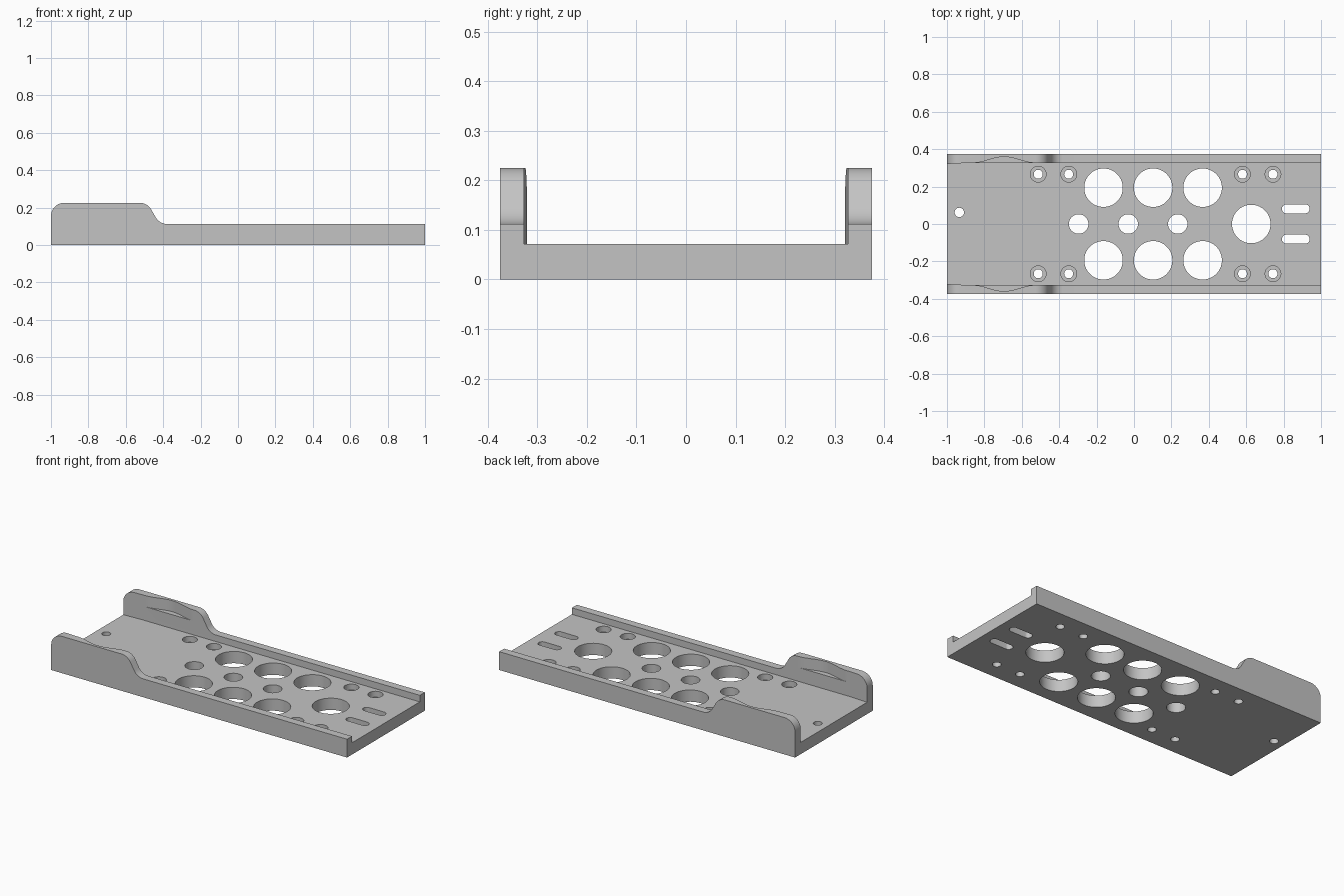
import bpy, bmesh, math
from mathutils import Vector

if "Cube" in bpy.data.objects:
    bpy.data.objects.remove(bpy.data.objects["Cube"])

grey = bpy.data.materials.new("light grey")
grey.diffuse_color = (0.55, 0.55, 0.55, 1)
grey.use_nodes = True
grey.node_tree.nodes["Principled BSDF"].inputs["Base Color"].default_value = grey.diffuse_color


def prism(bm, pts, offset):
    """Extrude a closed outline of 3D points along an offset."""
    face = bm.faces.new([bm.verts.new(p) for p in pts])
    ext = bmesh.ops.extrude_face_region(bm, geom=[face])
    moved = [v for v in ext["geom"] if isinstance(v, bmesh.types.BMVert)]
    bmesh.ops.translate(bm, verts=moved, vec=Vector(offset))


def finish(bm, name):
    bmesh.ops.recalc_face_normals(bm, faces=bm.faces[:])
    me = bpy.data.meshes.new(name)
    bm.to_mesh(me)
    bm.free()
    ob = bpy.data.objects.new(name, me)
    bpy.context.collection.objects.link(ob)
    me.materials.append(grey)
    return ob


def arc(cx, cz, r, a0, a1, n=10):
    angles = [math.radians(a0 + (a1 - a0) * i / n) for i in range(n + 1)]
    return [(cx + r * math.cos(a), cz + r * math.sin(a)) for a in angles]


def slot(bm, x, y, r, z0, z1, half=0.0, n=48):
    """Round hole, or a slot along x when half > 0."""
    pts = []
    for i in range(n):
        a = 2 * math.pi * (i + 0.5) / n
        c = math.cos(a)
        pts.append((x + r * c + math.copysign(half, c), y + r * math.sin(a), z0))
    prism(bm, pts, (0, 0, z1 - z0))


# Side profile of the tray with the raised ear at the left end
R = 0.07
side = [(-1, 0)] + arc(-0.93, 0.155, R, 180, 90)
side += arc(-0.525, 0.155, R, 90, 30)
side += arc(-0.379, 0.182, R, 210, 270) + [(1, 0.112), (1, 0)]
bm = bmesh.new()
prism(bm, [(x, -0.375, z) for x, z in side], (0, 0.75, 0))
tray = finish(bm, "tray")


def inner_y(x):
    """Inner wall line: slight inward lead at the end, then a finger scallop."""
    if x < -0.88:
        return 0.321 + 0.006 * max(0, x + 1) / 0.12
    t = (x + 0.695) / 0.165
    return 0.327 + (0.016 * (1 + math.cos(math.pi * t)) if abs(t) < 1 else 0)


xs = [-1.1, -1.0, -0.94] + [-0.88 + 0.36 * i / 36 for i in range(37)]


def both_sides(half, z):
    return [(x, -y, z) for x, y in half] + [(x, y, z) for x, y in reversed(half)]


# Channel between the walls
bm = bmesh.new()
line = [(x, min(0.327, inner_y(x))) for x in (-1.1, -1.0, -0.94, -0.88, 1.1)]
prism(bm, both_sides(line, 0.072), (0, 0, 0.4))
channel = finish(bm, "channel_cutter")

# Scallops in the upper half of the ears
bm = bmesh.new()
line = [(x, inner_y(x)) for x in xs if x > -0.87 and x < -0.525]
prism(bm, both_sides(line, 0.157), (0, 0, 0.3))
scallop = finish(bm, "scallop_cutter")

# Through holes and slots
bm = bmesh.new()
Z0, Z1 = -0.05, 0.11
for i in range(3):
    for s in (-1, 1):
        slot(bm, -0.163 + 0.265 * i, s * 0.194, 0.103, Z0, Z1)
    slot(bm, -0.296 + 0.265 * i, 0, 0.052, Z0, Z1)
slot(bm, 0.627, 0, 0.103, Z0, Z1)
slot(bm, -0.934, 0.062, 0.025, Z0, Z1)
for s in (-1, 1):
    slot(bm, 0.865, s * 0.081, 0.024, Z0, Z1, half=0.05)
screws = [(x, s * 0.266) for x in (-0.512, -0.349, 0.58, 0.743) for s in (-1, 1)]
for x, y in screws:
    slot(bm, x, y, 0.024, Z0, Z1)
holes = finish(bm, "hole_cutter")

# Counterbores around the screw holes
bm = bmesh.new()
for x, y in screws:
    slot(bm, x, y, 0.042, 0.036, Z1)
bores = finish(bm, "counterbore_cutter")

# Cut the tray
bpy.context.view_layer.objects.active = tray
tray.select_set(True)
for cutter in (channel, scallop, holes, bores):
    cutter.hide_render = True
    mod = tray.modifiers.new(cutter.name, "BOOLEAN")
    mod.operation = "DIFFERENCE"
    mod.solver = "EXACT"
    mod.object = cutter
    bpy.ops.object.modifier_apply(modifier=mod.name)
    bpy.data.objects.remove(cutter)

bpy.ops.object.shade_smooth_by_angle(angle=math.radians(25))
